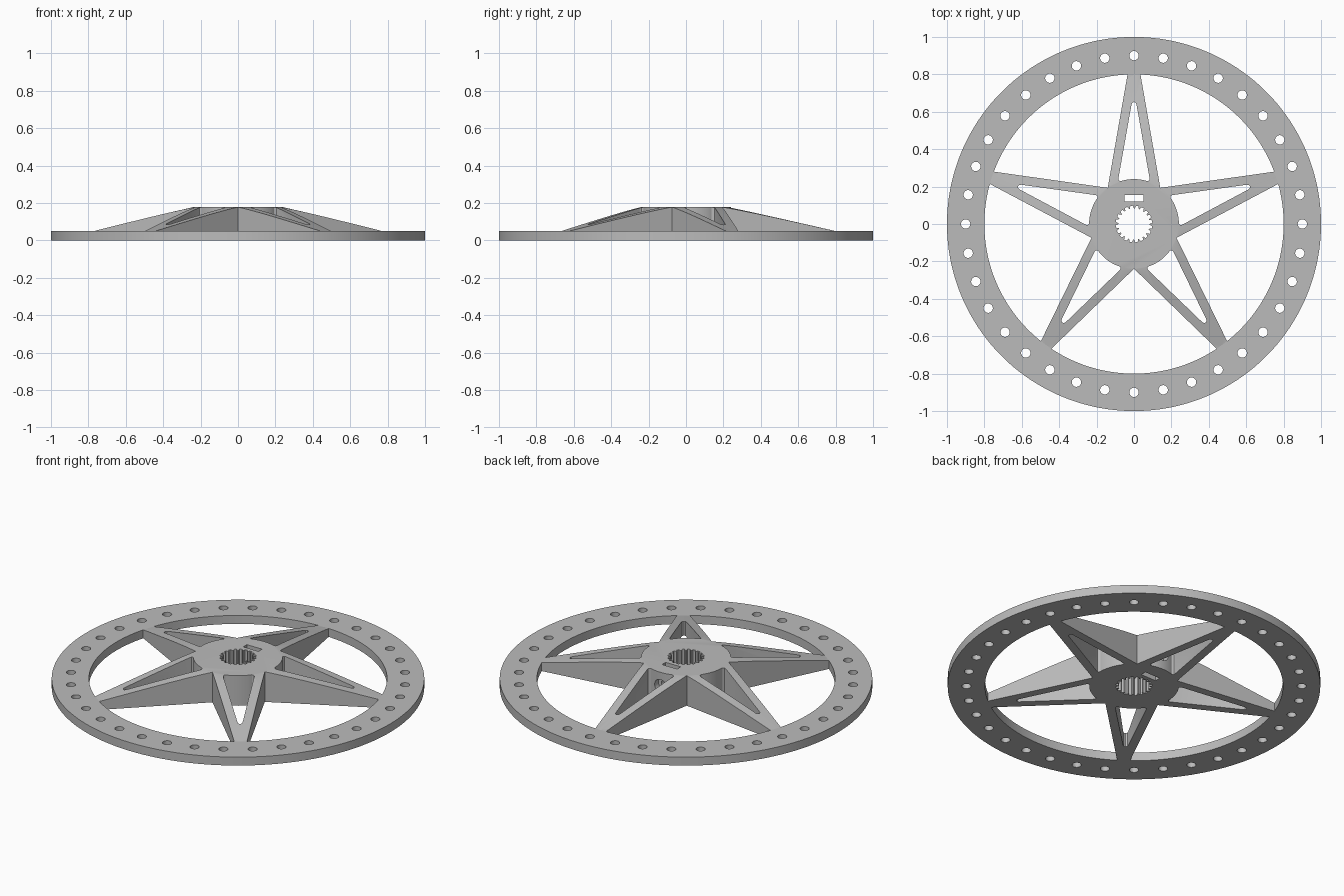
import bpy
import bmesh
from math import cos, sin, pi, radians
from mathutils import Matrix

if "Cube" in bpy.data.objects:
    bpy.data.objects.remove(bpy.data.objects["Cube"], do_unlink=True)

RIM_R, RIM_IN, RIM_H = 1.0, 0.8, 0.05
HUB_R, HUB_H = 0.24, 0.178
SPOKES = [radians(90 + 72 * k) for k in range(5)]

grey = bpy.data.materials.new("grey metal")
grey.use_nodes = True
grey.diffuse_color = (0.5, 0.5, 0.5, 1)
grey.node_tree.nodes["Principled BSDF"].inputs["Base Color"].default_value = (0.5, 0.5, 0.5, 1)


def circle(r, n, cx=0.0, cy=0.0):
    return [(cx + r * cos(2 * pi * i / n), cy + r * sin(2 * pi * i / n)) for i in range(n)]


def turn(points, angle):
    """Rotate points about the axle so that +x becomes the given direction."""
    c, s = cos(angle), sin(angle)
    return [(x * c - y * s, x * s + y * c) for x, y in points]


def loft(bm, layers):
    """Closed solid through outlines stacked from bottom to top."""
    rings = [[bm.verts.new((x, y, z)) for x, y in pts] for z, pts in layers]
    n = len(rings[0])
    for low, high in zip(rings, rings[1:]):
        for i in range(n):
            j = (i + 1) % n
            bm.faces.new((low[i], low[j], high[j], high[i]))
    bm.faces.new(rings[0][::-1])
    bm.faces.new(rings[-1])


def solid(name, stacks, matrix=None):
    bm = bmesh.new()
    for layers in stacks:
        loft(bm, layers)
    if matrix:
        bm.transform(matrix)
    mesh = bpy.data.meshes.new(name)
    bm.to_mesh(mesh)
    bm.free()
    mesh.materials.append(grey)
    obj = bpy.data.objects.new(name, mesh)
    bpy.context.collection.objects.link(obj)
    return obj


def combine(target, tool, operation):
    """Apply a boolean and remove the tool."""
    mod = target.modifiers.new(operation, "BOOLEAN")
    mod.operation, mod.solver, mod.object = operation, "EXACT", tool
    bpy.ops.object.select_all(action="DESELECT")
    bpy.context.view_layer.objects.active = target
    target.select_set(True)
    bpy.ops.object.modifier_apply(modifier=mod.name)
    bpy.data.objects.remove(tool, do_unlink=True)


def through(points):
    return [(-0.1, points), (0.4, points)]


# Star body: tapered spokes meeting in valleys on the hub edge
star_outline = []
for a in SPOKES:
    star_outline += turn([(HUB_R - 0.001, 0)], a - pi / 5)
    star_outline += turn([(0.82, -0.031), (0.82, 0.031)], a)
wheel = solid("wheel", [[(0, star_outline), (0.3, star_outline)]])

# Flat hub top sloping down to the rim as a cone
envelope = solid("envelope", [[(-0.1, circle(0.85, 120)), (RIM_H, circle(0.85, 120)),
                               (RIM_H, circle(RIM_IN, 120)), (HUB_H, circle(HUB_R, 120))]])
combine(wheel, envelope, "INTERSECT")

# Spoke windows: rounded wedge with its inner end following the hub
side = [(0.229, 0.07), (0.2305, 0.078), (0.235, 0.083), (0.243, 0.0835), (0.638, 0.0135)]
tip = [(0.638 + 0.0135 * cos(t), 0.0135 * sin(t)) for t in (pi / 4, 0, -pi / 4)]
arc = [(HUB_R * cos(t), HUB_R * sin(t)) for t in [radians(d) for d in range(-15, 16, 3)]]
window = (side + tip + [(x, -y) for x, y in reversed(side)] + arc)[::-1]
combine(wheel, solid("windows", [through(turn(window, a)) for a in SPOKES]), "DIFFERENCE")

# Rim ring with a circle of holes
rim = solid("rim", [[(0, circle(RIM_R, 180)), (RIM_H, circle(RIM_R, 180))]])
combine(rim, solid("rim_opening", [through(circle(RIM_IN, 180))]), "DIFFERENCE")
holes = [through(circle(0.025, 20, 0.9 * cos(2 * pi * k / 36), 0.9 * sin(2 * pi * k / 36)))
         for k in range(36)]
combine(rim, solid("rim_holes", holes), "DIFFERENCE")
combine(wheel, rim, "UNION")

# Splined bore
TEETH = 20
spline = []
for k in range(TEETH):
    for step, r in ((0.0, 0.083), (0.2, 0.098), (0.65, 0.098), (0.85, 0.083)):
        t = 2 * pi * (k + step) / TEETH
        spline.append((r * cos(t), r * sin(t)))
combine(wheel, solid("bore", [through(spline)]), "DIFFERENCE")

# Nut slot beside the bore
slot = [(-0.05, 0.12), (0.05, 0.12), (0.05, 0.154), (-0.05, 0.154)]
combine(wheel, solid("nut_slot", [through(slot)]), "DIFFERENCE")

# Counterbored set screw hole running from the back window into the bore
screw = [(0.05, circle(0.022, 24)), (0.2, circle(0.022, 24)),
         (0.2, circle(0.04, 24)), (0.3, circle(0.04, 24))]
place = Matrix.Translation((0, 0, 0.095)) @ Matrix.Rotation(-pi / 2, 4, "X")
combine(wheel, solid("screw_hole", [screw], place), "DIFFERENCE")

bpy.ops.object.select_all(action="DESELECT")
wheel.select_set(True)
bpy.context.view_layer.objects.active = wheel
bpy.ops.object.shade_smooth_by_angle(angle=radians(25))
